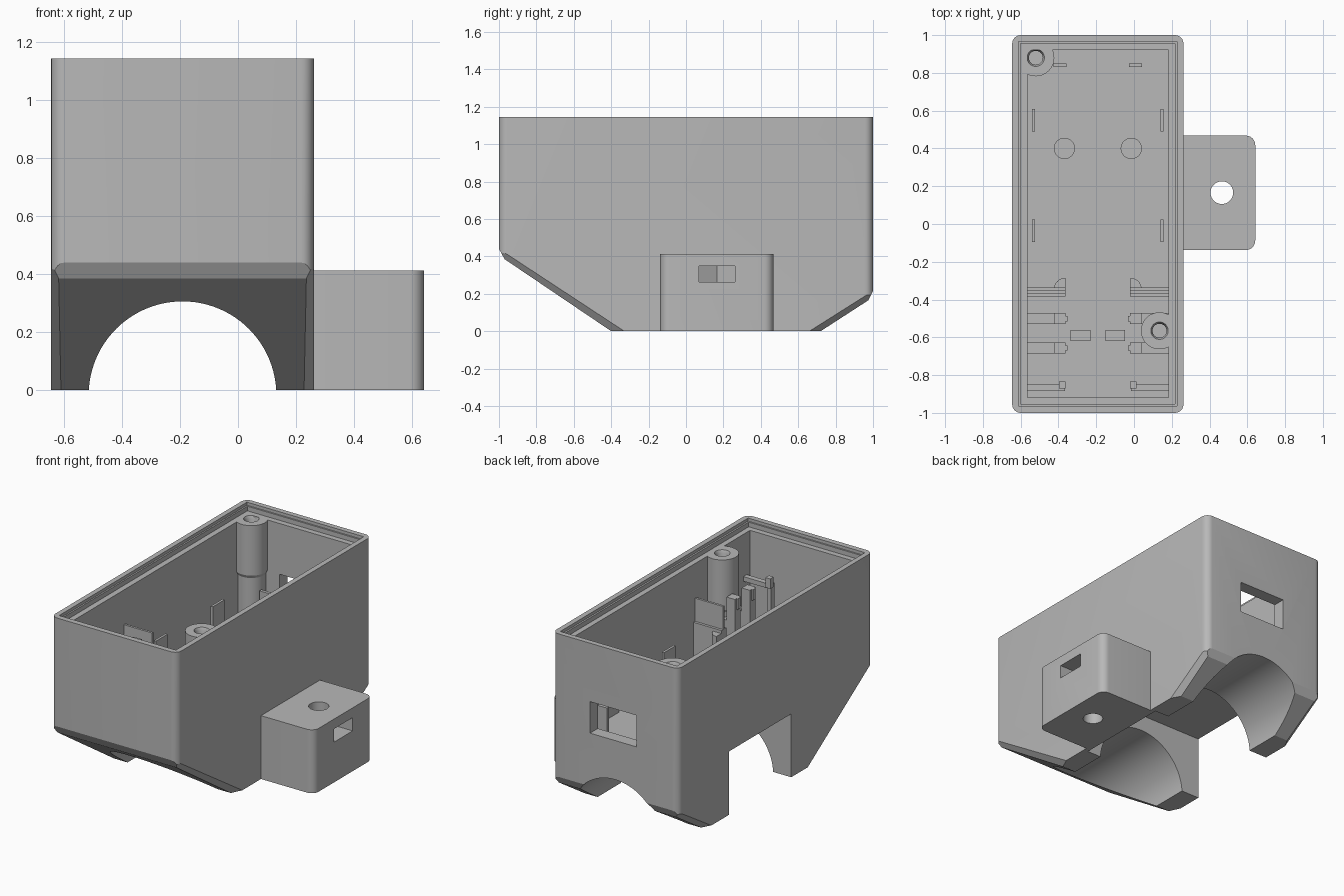
import bpy, bmesh, math
from mathutils import Vector

if "Cube" in bpy.data.objects:
    bpy.data.objects.remove(bpy.data.objects["Cube"], do_unlink=True)

grey = bpy.data.materials.new("matte_grey")
grey.use_nodes = True
grey.diffuse_color = (0.48, 0.48, 0.48, 1)
grey.node_tree.nodes["Principled BSDF"].inputs["Base Color"].default_value = (0.48, 0.48, 0.48, 1)

X0, X1, TOP = -0.645, 0.262, 1.145
MID = (X0 + X1) / 2
FLOOR, LEDGE = 0.46, 1.095


def finish(bm, name):
    bmesh.ops.recalc_face_normals(bm, faces=bm.faces)
    mesh = bpy.data.meshes.new(name)
    bm.to_mesh(mesh)
    bm.free()
    mesh.materials.append(grey)
    ob = bpy.data.objects.new(name, mesh)
    bpy.context.collection.objects.link(ob)
    return ob


def box_bm(x0, x1, y0, y1, z0, z1):
    bm = bmesh.new()
    bmesh.ops.create_cube(bm, size=1)
    for v in bm.verts:
        v.co = ((x0 + x1) / 2 + v.co.x * (x1 - x0),
                (y0 + y1) / 2 + v.co.y * (y1 - y0),
                (z0 + z1) / 2 + v.co.z * (z1 - z0))
    return bm


def box(name, *dims):
    return finish(box_bm(*dims), name)


def round_uprights(bm, radius, rule=lambda x: True):
    edges = [e for e in bm.edges
             if abs(e.verts[0].co.z - e.verts[1].co.z) > 0.1 and rule(e.verts[0].co.x)]
    bmesh.ops.bevel(bm, geom=edges, offset=radius, segments=6, profile=0.5, affect='EDGES')


def lathe(name, profile, x, y, start=0.0, angle=math.tau, steps=40):
    # Closed radius/height profile turned about an upright axis
    bm = bmesh.new()
    a = Vector((math.cos(start), math.sin(start), 0))
    verts = [bm.verts.new((x + a.x * r, y + a.y * r, z)) for r, z in profile]
    face = bm.faces.new(verts)
    full = angle > 6.2
    geom = list(face.edges) + list(face.verts) + ([] if full else [face])
    bmesh.ops.spin(bm, geom=geom, cent=(x, y, 0), axis=(0, 0, 1), angle=angle, steps=steps)
    if full:
        bmesh.ops.delete(bm, geom=[face], context='FACES_ONLY')
    bmesh.ops.remove_doubles(bm, verts=bm.verts, dist=0.0001)
    return finish(bm, name)


def cylinder(name, x, y, r, z0, z1, sides=40):
    bm = bmesh.new()
    bmesh.ops.create_cone(bm, cap_ends=True, segments=sides, radius1=r, radius2=r, depth=z1 - z0)
    bmesh.ops.translate(bm, verts=bm.verts, vec=(x, y, (z0 + z1) / 2))
    return finish(bm, name)


def carve(ob, cutters):
    for c in cutters:
        m = ob.modifiers.new("cut", 'BOOLEAN')
        m.operation, m.solver, m.object = 'DIFFERENCE', 'EXACT', c
        bpy.context.view_layer.objects.active = ob
        bpy.ops.object.modifier_apply(modifier=m.name)
        bpy.data.objects.remove(c, do_unlink=True)


def slice_off(bm, point, normal):
    cut = bmesh.ops.bisect_plane(bm, geom=bm.verts[:] + bm.edges[:] + bm.faces[:], dist=1e-5,
                                 plane_co=point, plane_no=normal, clear_outer=True)
    edges = [e for e in bm.edges if e.is_boundary]
    if edges:
        bmesh.ops.holes_fill(bm, edges=edges, sides=0)


def slope_end(bm, end, z_edge, y_side, y_in, z_in, y_flat):
    # Sloped underside at one end with chamfers along its front and side edges
    slice_off(bm, (0, end * y_in, z_in), (0, end * z_in, -(y_in - y_flat)))
    slice_off(bm, (0, end, z_edge), (0, end * (z_edge - z_in), -(1 - y_in)))
    for s, x in ((1, X1), (-1, X0)):
        along = Vector((0, end * (y_side - 1), -z_edge))
        across = Vector((-s * 0.034, end * (y_flat - y_side), 0))
        n = along.cross(across)
        if n.x * s < 0:
            n.negate()
        slice_off(bm, (x, end, z_edge), n)


# Housing shell
bm = box_bm(X0, X1, -1, 1, 0, TOP)
round_uprights(bm, 0.045)
slope_end(bm, -1, 0.44, 0.33, 0.97, 0.385, 0.40)
slope_end(bm, 1, 0.215, 0.66, 0.975, 0.165, 0.72)
housing = finish(bm, "housing")

bm = bmesh.new()
bmesh.ops.create_cone(bm, cap_ends=True, segments=96, radius1=0.324, radius2=0.324, depth=3)
for v in bm.verts:
    v.co = (MID + v.co.x, v.co.z, v.co.y - 0.018)
tunnel = finish(bm, "tunnel_cutter")
carve(housing, [
    tunnel,
    box("slot_cutter", X0 - 0.1, X1 - 0.03, -0.16, 0.48, -0.1, 0.412),
    box("cavity_cutter", -0.565, 0.182, -0.918, 0.92, FLOOR, 2),
    box("ledge_cutter", -0.602, 0.217, -0.954, 0.956, LEDGE, 2),
    box("rim_cutter", -0.612, 0.228, -0.964, 0.966, 1.125, 2),
    box("window_cutter", -0.345, -0.01, 0.8, 1.2, 0.56, 0.765),
])

# Side mounting tab with bolt hole and hexagonal nut pocket
bm = box_bm(X1 - 0.01, 0.642, -0.138, 0.468, 0, 0.412)
round_uprights(bm, 0.05, lambda x: x > 0.5)
tab = finish(bm, "mounting_tab")
HX, HY = 0.465, 0.166
bm = bmesh.new()
hexagon = [(HX + 0.11 * math.cos(a), HY + 0.11 * math.sin(a))
           for a in (math.pi * k / 3 for k in range(2, 5))]
outline = [(0.8, hexagon[0][1])] + hexagon + [(0.8, hexagon[2][1])]
face = bm.faces.new([bm.verts.new((x, y, 0.262)) for x, y in outline])
up = bmesh.ops.extrude_face_region(bm, geom=[face])
bmesh.ops.translate(bm, vec=(0, 0, 0.086), verts=[g for g in up["geom"] if isinstance(g, bmesh.types.BMVert)])
pocket = finish(bm, "nut_pocket_cutter")
carve(tab, [cylinder("bolt_hole_cutter", HX, HY, 0.06, -0.1, 0.6), pocket])

# Lid screw posts
parts = [housing, tab]
post = [(0, FLOOR - 0.02), (0.088, FLOOR - 0.02), (0.088, 0.75), (0.098, 0.77), (0.098, LEDGE),
        (0.046, LEDGE), (0.037, LEDGE - 0.02), (0.037, 0.8), (0, 0.8)]
parts.append(lathe("rear_screw_post", post, -0.52, 0.88))
parts.append(lathe("front_screw_post", post, 0.135, -0.565))

# Interior supports, mirrored across the middle of the housing
for side, s in (("right", -1), ("left", 1)):
    def rib(name, a, b, y0, y1, z1, z0=FLOOR - 0.01):
        xs = sorted((MID + s * a, MID + s * b))
        parts.append(box(side + "_" + name, xs[0], xs[1], y0, y1, z0, z1))

    rib("rear_stop", 0.165, 0.235, 0.83, 0.85, 0.67)
    for k, y in enumerate((-0.095, 0.49)):
        rib(f"side_stop_{k + 1}", 0.332, 0.348, y, y + 0.12, 0.67)
    rib("inner_bracket", 0.17, 0.38, -0.385, -0.335, 0.72)
    rib("inner_bracket_plate", 0.17, 0.38, -0.367, -0.352, 0.87)
    for k, y in enumerate((-0.53, -0.685)):
        rib(f"bracket_{k + 1}", 0.17, 0.38, y, y + 0.058, 0.72)
        rib(f"bracket_post_{k + 1}", 0.17, 0.23, y, y + 0.058, 0.87)
        rib(f"bracket_lip_{k + 1}", 0.16, 0.18, y + 0.015, y + 0.043, 0.87, 0.8)
    rib("front_bracket", 0.18, 0.38, -0.885, -0.85, 0.82, 0.79)
    rib("front_bracket_leg", 0.175, 0.2, -0.885, -0.85, 0.82)
    rib("front_bracket_knob", 0.17, 0.205, -0.87, -0.835, 0.865, 0.8)
    rib("floor_block", 0.04, 0.145, -0.62, -0.56, 0.52)
    parts.append(cylinder(side + "_boss", MID + s * 0.177, 0.4, 0.056, FLOOR - 0.01, 0.56))
    parts.append(lathe(side + "_gusset",
                       [(0, FLOOR - 0.01), (0.06, FLOOR - 0.01), (0.06, 0.7), (0, 0.7)],
                       MID + s * 0.172, -0.345, 0 if s > 0 else math.pi / 2, math.pi / 2, 10))

# Smooth rounded walls, sharp corners
bpy.ops.object.select_all(action='DESELECT')
for ob in parts:
    ob.select_set(True)
bpy.context.view_layer.objects.active = housing
bpy.ops.object.shade_smooth_by_angle(angle=math.radians(25))
